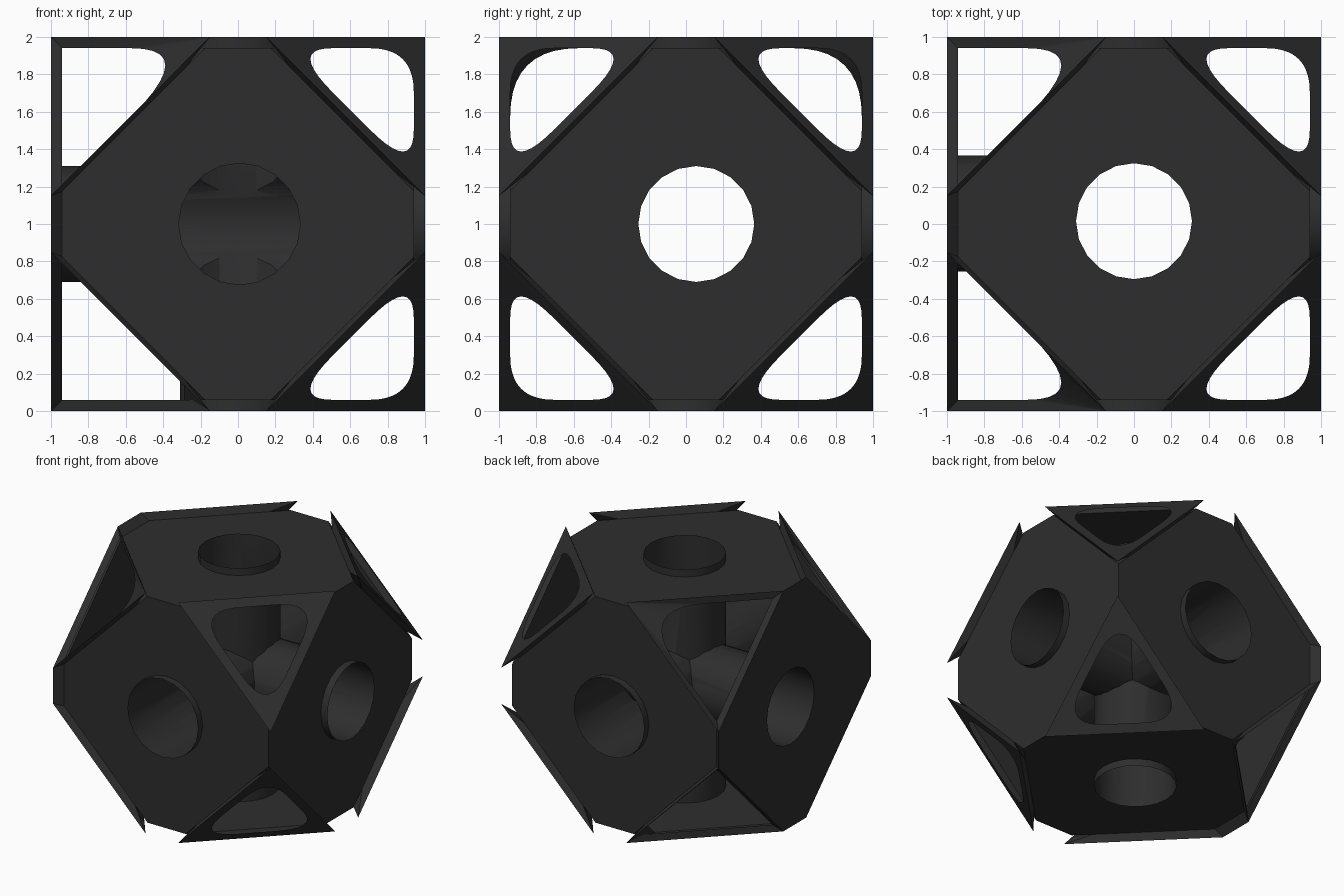
import bpy, bmesh, math
from mathutils import Vector, Matrix

cube = bpy.data.objects.get("Cube")
if cube:
    bpy.data.objects.remove(cube)

mat = bpy.data.materials.new("charcoal")
mat.use_nodes = True
COLOUR = (0.027, 0.027, 0.027, 1)
mat.diffuse_color = COLOUR
mat.node_tree.nodes["Principled BSDF"].inputs["Base Color"].default_value = COLOUR

R = 0.31        # tube radius
IN, OUT = 0.94, 1.0          # body and plate half sizes
IN_TIP, OUT_TIP = 0.175, 0.15
SIDES = 20


def finish(bm, name):
    """Turn a bmesh centred on the origin into an object standing on the floor."""
    mesh = bpy.data.meshes.new(name)
    bmesh.ops.translate(bm, verts=bm.verts, vec=(0, 0, 1))
    bm.to_mesh(mesh)
    bm.free()
    mesh.materials.append(mat)
    ob = bpy.data.objects.new(name, mesh)
    bpy.context.collection.objects.link(ob)
    return ob


def fill_ring(bm, outer, inner):
    """Sheet between an outer loop and a hole."""
    edges = []
    for loop in (outer, inner):
        vs = [bm.verts.new(p) for p in loop]
        edges += [bm.edges.new((vs[i - 1], vs[i])) for i in range(len(vs))]
    a, b, c = (Vector(p) for p in outer[:3])
    normal = (b - a).cross(c - a).normalized()
    if normal.dot(a) < 0:
        normal.negate()
    made = bmesh.ops.triangle_fill(bm, use_beauty=True, edges=edges, normal=normal)
    for f in made["geom"]:
        if isinstance(f, bmesh.types.BMFace):
            f.normal_update()
            if f.normal.dot(normal) < 0:
                f.normal_flip()


def add_face(bm, pts):
    """Single face turned away from the centre."""
    f = bm.faces.new([bm.verts.new(p) for p in pts])
    f.normal_update()
    if f.normal.dot(f.calc_center_median()) < 0:
        f.normal_flip()


def place(axis, sign, u, v, d):
    """Point at distance d along an axis, with u and v on the other two axes."""
    p = [0, 0, 0]
    p[axis] = sign * d
    p[(axis + 1) % 3], p[(axis + 2) % 3] = u, v
    return Vector(p)


def octagon(axis, sign, size, tip):
    uv = []
    for su, sv in ((1, 1), (-1, 1), (-1, -1), (1, -1)):
        pair = [(su * size, sv * tip), (su * tip, sv * size)]
        uv += pair if su * sv > 0 else pair[::-1]
    return [place(axis, sign, u, v, size) for u, v in uv]


def circle(axis, sign, d, centre, radius):
    cu, cv = centre[(axis + 1) % 3], centre[(axis + 2) % 3]
    turn = [2 * math.pi * i / SIDES for i in range(SIDES)]
    return [place(axis, sign, cu + radius * math.cos(t), cv + radius * math.sin(t), d)
            for t in turn]


# Tube centre lines and radii along x, y and z
tubes = [((0, 0.055, 0), R), ((0.008, 0, 0), 0.325), ((0, 0.015, 0), R)]

# Six body panels with round openings
names = ("side", "front_back", "top_bottom")
for axis, (centre, radius) in enumerate(tubes):
    for sign in (1, -1):
        bm = bmesh.new()
        fill_ring(bm, octagon(axis, sign, IN, IN_TIP), circle(axis, sign, IN, centre, radius))
        finish(bm, f"{names[axis]}_panel")

# Raised cover on the right side
bm = bmesh.new()
cover, base = octagon(0, -1, OUT, OUT_TIP), octagon(0, -1, IN, IN_TIP)
fill_ring(bm, cover, circle(0, -1, OUT, *tubes[0]))
for i in range(len(cover)):
    add_face(bm, (cover[i - 1], cover[i], base[i], base[i - 1]))
finish(bm, "right_cover")


def rounded(corners, amounts):
    """Loop whose corners are rounded by the given amounts, 0 being sharp."""
    pts = []
    for i, (c, f) in enumerate(zip(corners, amounts)):
        if f == 0:
            pts.append(c)
            continue
        a = c.lerp((c + corners[i - 1]) / 2, f)
        b = c.lerp((c + corners[(i + 1) % 3]) / 2, f)
        for k in range(11):
            t = k / 10
            pts.append(a * (1 - t) ** 2 + c * 2 * t * (1 - t) + b * t * t)
    return pts


def corner_plate(sx, sy, sz):
    """Triangular plate with a window and pointed tips overhanging the body."""
    def triangle(a, b):
        flip = Matrix.Diagonal((sx, sy, sz))
        return [flip @ Vector(p) for p in ((a, a, b), (a, b, a), (b, a, a))]

    if sx > 0:
        window = rounded(triangle(IN, 0.27), [0.7] * 3)
        cuts = [0.15] * 3
    else:
        window = rounded(triangle(IN, 0.205), [0, 0, 1 if sz > 0 else 0])
        cuts = [0, 0, 0.15]
    outer, body = triangle(OUT, OUT_TIP), triangle(IN, IN_TIP)
    bm = bmesh.new()
    fill_ring(bm, outer, window)
    for i in range(3):
        j = (i + 1) % 3
        cut_a, cut_b = body[i].lerp(body[i - 1], cuts[i]), body[i].lerp(body[j], cuts[i])
        add_face(bm, (outer[i], outer[j], body[j].lerp(body[i], cuts[j]), cut_b))
        if cuts[i]:
            add_face(bm, (outer[i], cut_a, cut_b))      # underside of the tip
            add_face(bm, (body[i], cut_a, cut_b))       # body corner below the tip
    finish(bm, "corner_plate")


for sx in (1, -1):
    for sy in (1, -1):
        for sz in (1, -1):
            corner_plate(sx, sy, sz)


def cylinder(axis, lo, hi, name):
    """Capped cylinder on the centre line of one of the tubes."""
    centre, radius = tubes[axis]
    bm = bmesh.new()
    bmesh.ops.create_cone(bm, cap_ends=True, segments=SIDES, radius1=radius,
                          radius2=radius, depth=hi - lo)
    turn = [Matrix.Rotation(math.pi / 2, 4, 'Y'), Matrix.Rotation(-math.pi / 2, 4, 'X'),
            Matrix.Identity(4)][axis]
    bmesh.ops.transform(bm, matrix=turn, verts=bm.verts)
    shift = Vector(centre)
    shift[axis] = (lo + hi) / 2
    bmesh.ops.translate(bm, verts=bm.verts, vec=shift)
    return finish(bm, name)


def combine(ob, others, operation):
    """Apply booleans between an object and others."""
    for other in others:
        mod = ob.modifiers.new("combine", 'BOOLEAN')
        mod.operation = operation
        mod.solver = 'EXACT'
        mod.object = other
    bpy.context.view_layer.update()
    result = ob.evaluated_get(bpy.context.evaluated_depsgraph_get())
    bm = bmesh.new()
    bm.from_mesh(result.to_mesh())
    result.to_mesh_clear()
    ob.modifiers.clear()
    bm.to_mesh(ob.data)
    bm.free()


def open_ends(ob):
    """Remove the caps that lie on the outer box."""
    bm = bmesh.new()
    bm.from_mesh(ob.data)
    caps = [f for f in bm.faces
            if max(abs(v) for v in f.calc_center_median() - Vector((0, 0, 1))) > 0.99]
    bmesh.ops.delete(bm, geom=caps, context='FACES')
    bm.to_mesh(ob.data)
    bm.free()


# Crossing tubes along x and z, with the front tube opening into them
cross = cylinder(0, -OUT, OUT, "crossing_tubes")
upright = cylinder(2, -OUT, OUT, "upright_helper")
front = cylinder(1, -OUT, 0.03, "front_helper")
combine(cross, (upright, front), 'UNION')

# Back tube ending on the outside of the crossing
back = cylinder(1, 0.1, OUT, "back_tube")
combine(back, (cross,), 'DIFFERENCE')
for helper in (upright, front):
    bpy.data.objects.remove(helper)

# Open the tubes and smooth their round walls
bpy.ops.object.select_all(action='DESELECT')
for ob in (cross, back):
    open_ends(ob)
    ob.select_set(True)
bpy.context.view_layer.objects.active = cross
bpy.ops.object.shade_smooth_by_angle(angle=math.radians(35))
